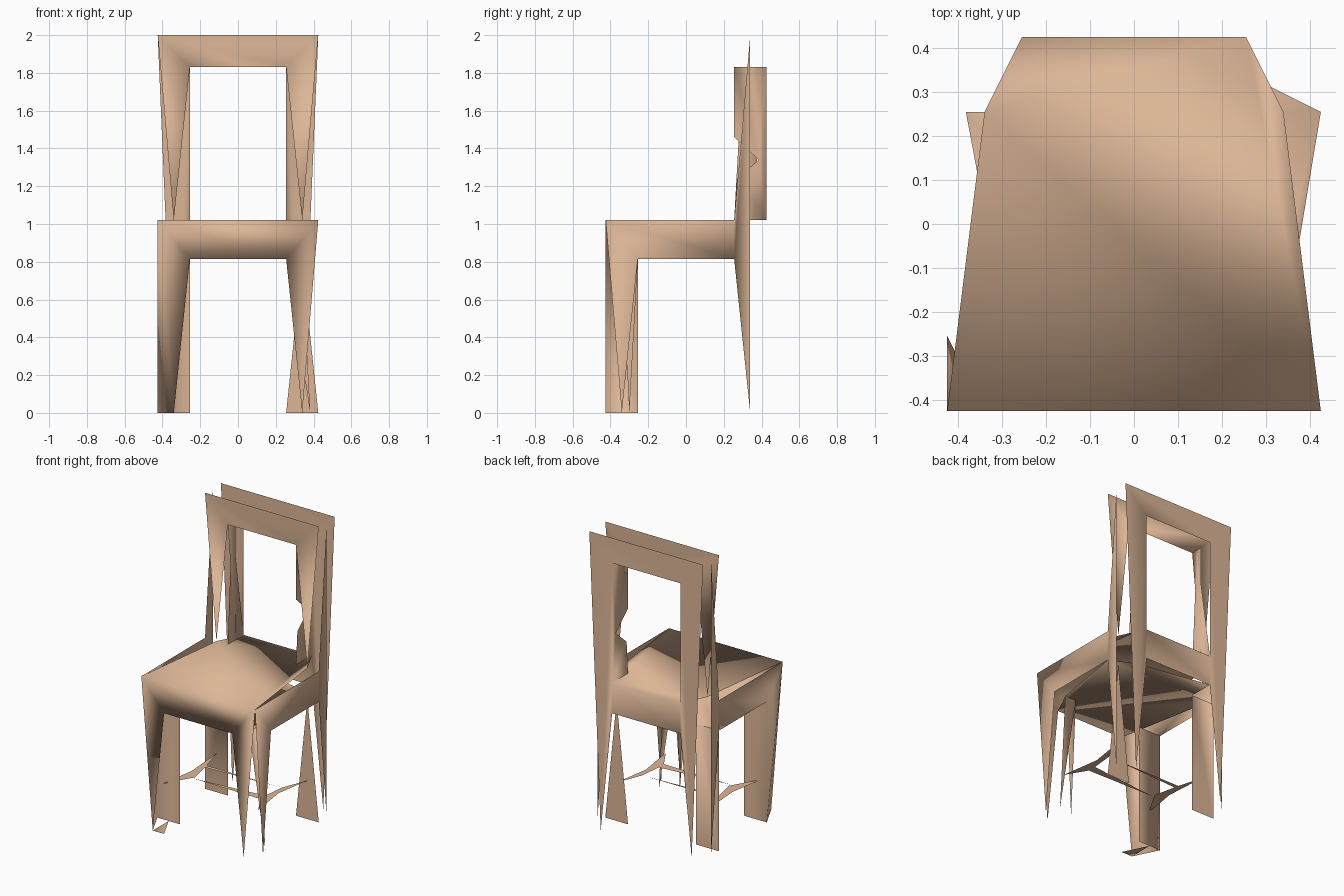
import bpy
import bmesh

old = bpy.data.objects.get("Cube")
if old:
    bpy.data.objects.remove(old, do_unlink=True)

# Shared levels of the chair: outer, middle and inner lines of each post
OUT, MID, INN = 0.425, 0.34, 0.255
TOP, RAIL, SEAT, APRON, FLOOR = 2.0, 1.83, 1.02, 0.815, 0.0
EDGE = (OUT + MID) / 2
ROD = 0.26

wood = bpy.data.materials.new("light tan wood")
wood.use_nodes = True
TAN = (0.72, 0.47, 0.31, 1.0)
wood.diffuse_color = TAN
wood.node_tree.nodes["Principled BSDF"].inputs["Base Color"].default_value = TAN


def panel(bm, outline, normal):
    """One thin face, turned towards a direction and shaded smooth."""
    face = bm.faces.new([bm.verts.new(p) for p in outline])
    face.normal_update()
    if sum(a * b for a, b in zip(face.normal, normal)) < 0:
        face.normal_flip()
    face.smooth = True


def across(bm, y, outline, facing):
    """Panel facing front or back."""
    panel(bm, [(x, y, z) for x, z in outline], (0, facing, 0))


def along(bm, x, outline, facing):
    """Panel facing left or right."""
    panel(bm, [(x, y, z) for y, z in outline], (facing, 0, 0))


def level(bm, z, outline, facing):
    """Horizontal panel."""
    panel(bm, [(x, y, z) for x, y in outline], (0, 0, facing))


def mirrored(half):
    """Close a half outline with its mirror image."""
    return half + [(-x, z) for x, z in reversed(half)]


def finish(bm, name):
    """Weld shared corners and make the object."""
    bmesh.ops.remove_doubles(bm, verts=bm.verts, dist=0.0001)
    mesh = bpy.data.meshes.new(name)
    bm.to_mesh(mesh)
    bm.free()
    mesh.materials.append(wood)
    bpy.context.collection.objects.link(bpy.data.objects.new(name, mesh))


frame = bmesh.new()

# Front apron with tapered legs
across(frame, -OUT, mirrored([(OUT, SEAT), (MID, FLOOR), (INN, APRON)]), -1)

# Front layer of the backrest
across(frame, INN, mirrored([(OUT, TOP), (MID, SEAT), (INN, RAIL)]), -1)

# Rear top rail, rear apron and rear posts
across(frame, OUT, mirrored([(OUT, TOP), (INN, RAIL)]), 1)
across(frame, OUT, mirrored([(INN, SEAT), (INN, APRON)]), 1)
for s in (1, -1):
    across(frame, OUT, [(s * OUT, TOP), (s * MID, FLOOR), (s * INN, APRON),
                        (s * INN, SEAT), (s * INN, RAIL)], 1)

# Side panels with apron, legs and pointed backrest edge
for side, toe in ((1, -MID), (-1, -INN)):
    along(frame, side * OUT, [(-OUT, SEAT), (INN, SEAT), (MID, TOP), (MID, FLOOR),
                              (INN, APRON), (-INN, APRON), (toe, FLOOR)], side)

# Seat and its underside
level(frame, SEAT, [(-OUT, -OUT), (OUT, -OUT), (MID, INN), (INN, OUT),
                    (-INN, OUT), (-MID, INN)], 1)
level(frame, APRON, [(-INN, -OUT), (INN, -OUT), (MID, -INN), (OUT, INN),
                     (INN, MID), (-INN, OUT), (-INN, INN), (-EDGE, INN)], -1)

# Inner faces of the backrest posts, the left one notched
along(frame, INN, [(INN, SEAT), (OUT, SEAT), (OUT, RAIL), (INN, RAIL),
                   (INN, 1.46), (0.385, 1.34), (0.27, 1.24)], -1)
along(frame, -INN, [(INN, RAIL), (MID, RAIL), (MID, SEAT)], 1)
along(frame, -INN, [(INN, SEAT), (OUT, SEAT), (0.3, RAIL)], 1)

# Inner faces of the legs
for y, facing in ((-INN, 1), (INN, -1)):
    across(frame, y, [(-OUT, FLOOR), (-INN, FLOOR), (-INN, APRON), (-OUT, APRON)], facing)
across(frame, INN, [(INN, FLOOR), (OUT, FLOOR), (MID, APRON)], -1)
across(frame, -INN, [(INN, APRON), (MID, APRON), (EDGE, FLOOR)], 1)
along(frame, INN, [(-MID, APRON), (-INN, APRON), (-0.3, FLOOR)], -1)

# Slanted corner and foot of the right front leg
panel(frame, [(-OUT, -OUT, SEAT), (-OUT, -INN, FLOOR), (-MID, -OUT, FLOOR)], (-1, -1, 0))
level(frame, FLOOR, [(-MID, -OUT), (-INN, -OUT), (-MID, -INN)], -1)

finish(frame, "chair_frame")

# Thin flat stretchers between the legs
stretchers = bmesh.new()
for outline in ([(-0.36, -0.29), (-0.25, -0.1), (-0.32, -0.04)],
                [(-0.32, -0.04), (-0.25, -0.1), (-0.29, 0.08), (-MID, INN)],
                [(MID, -0.27), (0.25, -0.12), (0.3, 0)],
                [(0.3, 0), (0.25, -0.12), (0.27, 0.08), (MID, INN)],
                [(-0.25, -0.12), (0.3, -0.13), (0.27, -0.07)],
                [(-0.33, 0.08), (0.24, 0.08), (-0.29, 0.05)]):
    level(stretchers, ROD, outline, 1)
finish(stretchers, "leg_stretchers")
